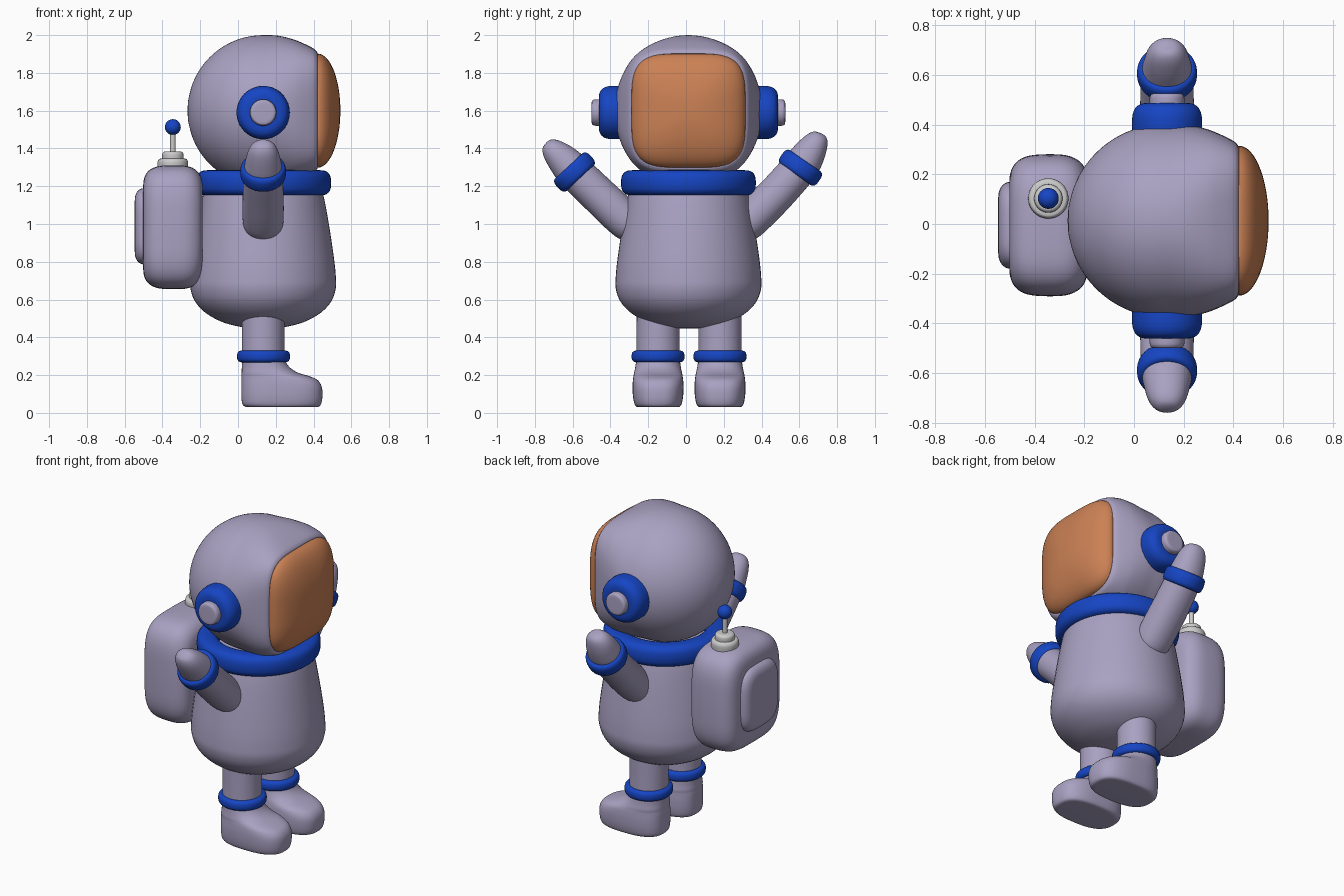
import bpy, bmesh, math
from mathutils import Vector

if "Cube" in bpy.data.objects:
    bpy.data.objects.remove(bpy.data.objects["Cube"])

CX, CY = 0.133, 0.013          # axis of the figure


def material(name, rgb):
    m = bpy.data.materials.new(name)
    m.diffuse_color = (*rgb, 1)
    m.use_nodes = True
    m.node_tree.nodes["Principled BSDF"].inputs["Base Color"].default_value = m.diffuse_color
    return m


SUIT = material("suit_lavender", (0.40, 0.36, 0.54))
BLUE = material("trim_blue", (0.008, 0.06, 0.55))
AMBER = material("visor_amber", (0.60, 0.22, 0.09))


def dense(pts, k=4):
    """Catmull-Rom refinement of a list of tuples."""
    out = []
    for i in range(len(pts) - 1):
        a, b, c, d = (pts[max(i - 1, 0)], pts[i], pts[i + 1], pts[min(i + 2, len(pts) - 1)])
        for j in range(k):
            t = j / k
            out.append(tuple(0.5 * (2 * q + (r - p) * t + (2 * p - 5 * q + 4 * r - s) * t * t
                                    + (3 * q - p - 3 * r + s) * t ** 3)
                             for p, q, r, s in zip(a, b, c, d)))
    return out + [pts[-1]]


def spow(c, e):
    return math.copysign(abs(c) ** e, c)


def loft(name, rings, mat=None, closed=False, n=56):
    """Skin superellipse rings given as (centre, u, v, exponent)."""
    bm = bmesh.new()
    loops = []
    for c, u, v, p in rings:
        angles = [2 * math.pi * i / n for i in range(n)]
        loops.append([bm.verts.new(c + u * spow(math.cos(a), 2 / p) + v * spow(math.sin(a), 2 / p))
                      for a in angles])
    pairs = list(zip(loops, loops[1:])) + ([(loops[-1], loops[0])] if closed else [])
    for a, b in pairs:
        for i in range(n):
            j = (i + 1) % n
            bm.faces.new((a[i], a[j], b[j], b[i]))
    if not closed:
        bm.faces.new(loops[0])
        bm.faces.new(loops[-1])
    bmesh.ops.recalc_face_normals(bm, faces=bm.faces)
    me = bpy.data.meshes.new(name)
    bm.to_mesh(me)
    bm.free()
    ob = bpy.data.objects.new(name, me)
    bpy.context.collection.objects.link(ob)
    if mat:
        me.materials.append(mat)
    bpy.ops.object.select_all(action='DESELECT')
    ob.select_set(True)
    bpy.context.view_layer.objects.active = ob
    bpy.ops.object.shade_smooth_by_angle(angle=math.radians(45))
    return ob


X, Y, Z = Vector((1, 0, 0)), Vector((0, 1, 0)), Vector((0, 0, 1))


def turned(name, origin, axis, profile, mat=None, k=4):
    """Round part: profile of (distance along axis, radius)."""
    u = X if abs(axis.x) < 0.9 else Y
    v = axis.cross(u)
    o = Vector(origin)
    return loft(name, [(o + axis * t, u * r, v * r, 2) for t, r in dense(profile, k)], mat)


def band(name, centre, axis, outer, thick, half):
    """Ring with a soft square section."""
    u, v, c = X, axis.cross(X), Vector(centre)
    rings = []
    for i in range(24):
        a = 2 * math.pi * i / 24
        r = outer - thick + thick * spow(math.cos(a), 0.72)
        rings.append((c + axis * half * spow(math.sin(a), 0.72), u * r, v * r, 2))
    return loft(name, rings, BLUE, closed=True)


def pad(name, cy, cz, pts, p, mat):
    """Rounded box stacked along x: (x, half y, half z)."""
    return loft(name, [(Vector((x, cy, cz)), Y * a, Z * b, p) for x, a, b in dense(pts)], mat)


# Torso and collar
turned("torso", (CX, CY, 0), Z,
       [(0.447, 0.02), (0.452, 0.10), (0.475, 0.20), (0.51, 0.275), (0.55, 0.328), (0.60, 0.366),
        (0.66, 0.385), (0.72, 0.385), (0.82, 0.375), (1.0, 0.348), (1.14, 0.322), (1.21, 0.30)], SUIT)
band("collar", (CX + 0.003, CY, 1.218), Z, 0.357, 0.064, 0.067)

# Helmet: round at the back, squared off around the visor opening
HZ = 1.6
back = [(-0.4 * math.cos(a), 0.395 * math.sin(a)) for a in
        [math.radians(d) for d in (1, 5, 10, 20, 30, 40, 50, 60, 70, 80, 90)]]
front = [(0.08, 0.392), (0.16, 0.373), (0.22, 0.349), (0.265, 0.326), (0.283, 0.310),
         (0.288, 0.29), (0.288, 0.2)]
loft("helmet", [(Vector((CX + t, CY, HZ)), Y * r * 0.99, Z * r * 1.012,
                 2 + (2 * (t / 0.288) ** 2 if t > 0 else 0))
                for t, r in dense(back + front)], SUIT, n=72)

# Visor: bulging rounded square
dome = [math.radians(d) for d in range(0, 88, 6)]
loft("visor", [(Vector((0.405, CY, HZ)), Y * 0.29, Z * 0.29, 4)] +
     [(Vector((0.422 + 0.12 * math.sin(a), CY, HZ)), Y * 0.302 * math.cos(a),
       Z * 0.302 * math.cos(a), 4 - math.sin(a)) for a in dome], AMBER, n=72)

# Ear pieces
for side, s in (("left", 1), ("right", -1)):
    o = (CX, CY, 1.59)
    turned(side + "_ear_disc", o, Y * s,
           [(0.33, 0.138), (0.38, 0.141), (0.425, 0.139), (0.453, 0.128), (0.468, 0.11),
            (0.474, 0.085), (0.474, 0.04)], BLUE)
    turned(side + "_ear_cap", o, Y * s,
           [(0.44, 0.07), (0.49, 0.07), (0.505, 0.066), (0.512, 0.056), (0.513, 0.02)], SUIT)

# Arms: (y, z, half width x, half width across), shoulder to mitten tip
arms = {
    "right": [(-0.262, 0.962, 0.02, 0.02), (-0.27, 0.97, 0.075, 0.07), (-0.295, 0.995, 0.103, 0.095),
              (-0.36, 1.055, 0.109, 0.101), (-0.46, 1.15, 0.108, 0.099), (-0.59, 1.275, 0.103, 0.096),
              (-0.65, 1.338, 0.092, 0.085), (-0.695, 1.383, 0.078, 0.068), (-0.722, 1.411, 0.06, 0.05),
              (-0.736, 1.426, 0.036, 0.03), (-0.740, 1.430, 0.008, 0.008)],
    "left": [(0.277, 0.962, 0.02, 0.02), (0.286, 0.97, 0.075, 0.07), (0.312, 0.995, 0.103, 0.095),
             (0.38, 1.062, 0.109, 0.101), (0.49, 1.172, 0.108, 0.099), (0.604, 1.302, 0.103, 0.096),
             (0.652, 1.373, 0.092, 0.086), (0.684, 1.424, 0.08, 0.07), (0.704, 1.456, 0.062, 0.053),
             (0.714, 1.473, 0.038, 0.034), (0.717, 1.479, 0.008, 0.008)],
}
cuffs = {"right": ((CX, -0.59, 1.275), Vector((0, -0.68, 0.73))),
         "left": ((CX, 0.606, 1.298), Vector((0, 0.57, 0.82)))}
for side, path in arms.items():
    pts = dense(path)
    rings = []
    for i, (y, z, a, b) in enumerate(pts):
        p, q = pts[max(i - 1, 0)], pts[min(i + 1, len(pts) - 1)]
        t = Vector((0, q[0] - p[0], q[1] - p[1])).normalized()
        rings.append((Vector((CX, y, z)), X * a, t.cross(X) * b, 2.1))
    loft(side + "_arm", rings, SUIT)
    centre, axis = cuffs[side]
    band(side + "_wrist_cuff", centre, axis.normalized(), 0.121, 0.03, 0.045)

# Legs with boots: (z, back x, front x, half width y, exponent)
boot = [(0.03, 0.07, 0.39, 0.085, 2.6), (0.032, 0.04, 0.425, 0.112, 2.6), (0.048, 0.023, 0.44, 0.125, 2.7),
        (0.09, 0.018, 0.447, 0.133, 2.7), (0.14, 0.018, 0.443, 0.135, 2.7), (0.175, 0.018, 0.42, 0.133, 2.6),
        (0.195, 0.019, 0.375, 0.130, 2.5), (0.212, 0.019, 0.32, 0.127, 2.4), (0.24, 0.02, 0.275, 0.121, 2.2),
        (0.28, 0.02, 0.25, 0.116, 2.1), (0.34, 0.02, 0.246, 0.114, 2), (0.55, 0.02, 0.246, 0.113, 2)]
for side, s in (("left", 1), ("right", -1)):
    y = 0.016 + 0.164 * s
    loft(side + "_leg", [(Vector(((a + b) / 2, y, z)), X * (b - a) / 2, Y * w, p)
                         for z, a, b, w, p in dense(boot)], SUIT)
    band(side + "_ankle_cuff", (CX + 0.002, y, 0.299), Z, 0.140, 0.035, 0.032)

# Backpack with rear pocket
pad("backpack", -0.005, 0.983,
    [(-0.502, 0.15, 0.19), (-0.500, 0.20, 0.245), (-0.485, 0.24, 0.285), (-0.455, 0.268, 0.311),
     (-0.41, 0.282, 0.325), (-0.34, 0.286, 0.328), (-0.275, 0.282, 0.325), (-0.23, 0.265, 0.308),
     (-0.20, 0.235, 0.275), (-0.188, 0.19, 0.23), (-0.187, 0.13, 0.17)], 4, SUIT)
pad("backpack_pocket", -0.005, 0.988,
    [(-0.547, 0.09, 0.11), (-0.545, 0.13, 0.155), (-0.532, 0.158, 0.185), (-0.51, 0.173, 0.2),
     (-0.48, 0.176, 0.203)], 3.6, SUIT)

# Antenna
A = (-0.345, 0.103, 0)
turned("antenna_base", A, Z, [(1.28, 0.078), (1.32, 0.081), (1.338, 0.077), (1.346, 0.066), (1.347, 0.03)])
turned("antenna_collar", A, Z, [(1.33, 0.056), (1.365, 0.057), (1.378, 0.052), (1.384, 0.04), (1.385, 0.01)])
turned("antenna_rod", A, Z, [(1.37, 0.014), (1.50, 0.014)], k=1)
turned("antenna_ball", A, Z, [(1.513 - 0.042 * math.cos(math.radians(d)),
                               0.042 * math.sin(math.radians(d))) for d in range(2, 180, 11)], BLUE, k=1)
